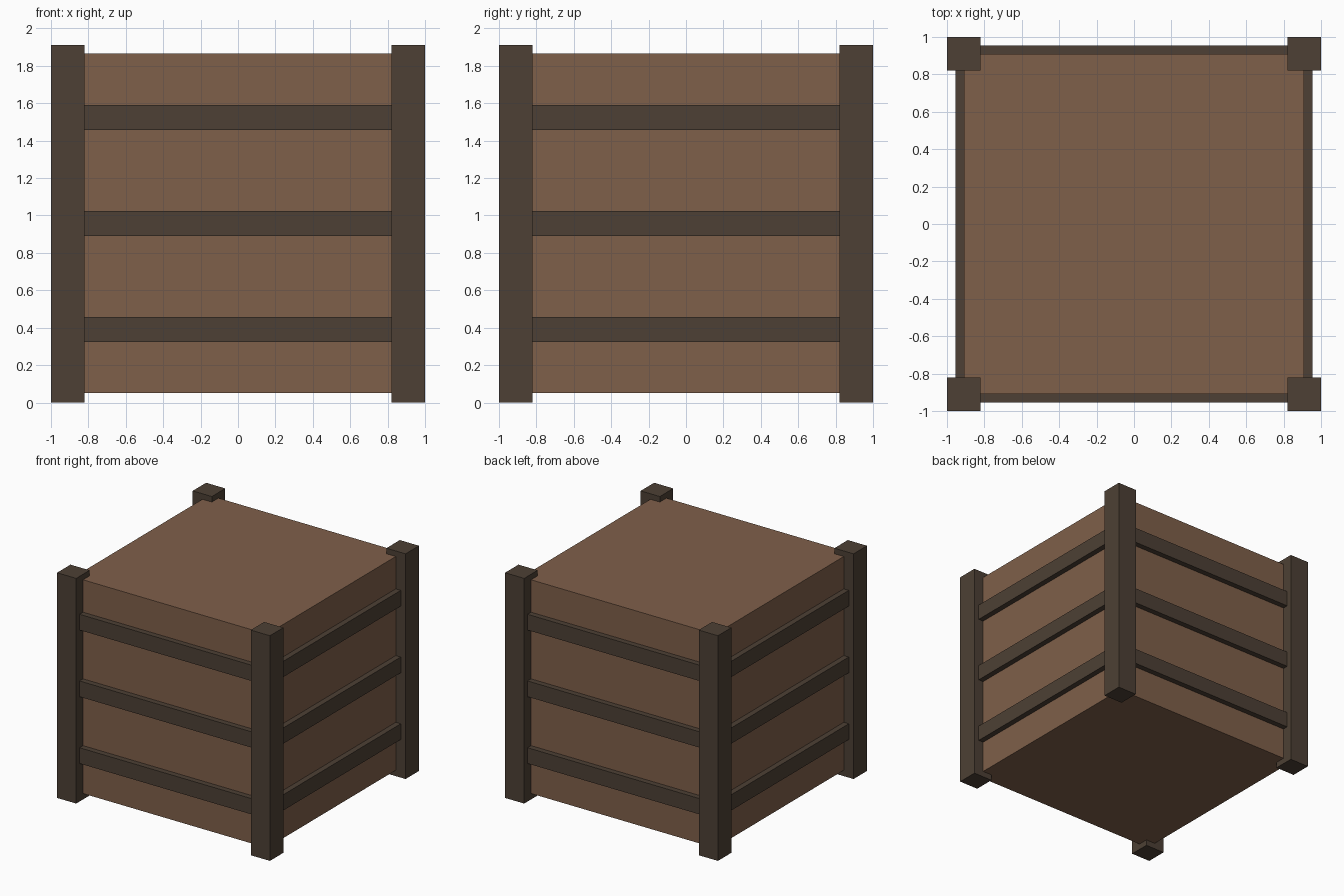
import bpy
import math
from mathutils import Matrix

if "Cube" in bpy.data.objects:
    bpy.data.objects.remove(bpy.data.objects["Cube"])


def material(name, color):
    mat = bpy.data.materials.new(name)
    mat.diffuse_color = (*color, 1.0)
    mat.use_nodes = True
    mat.node_tree.nodes["Principled BSDF"].inputs["Base Color"].default_value = mat.diffuse_color
    return mat


wood = material("brown wood", (0.212, 0.115, 0.068))
dark = material("dark wood", (0.074, 0.051, 0.035))


def box(name, lo, hi, mat, turn=0.0):
    """Box between two corners, turned about the vertical axis."""
    bpy.ops.mesh.primitive_cube_add(size=1)
    obj = bpy.context.object
    obj.name = name
    size = [b - a for a, b in zip(lo, hi)]
    mid = [(a + b) / 2 for a, b in zip(lo, hi)]
    obj.data.transform(Matrix.Rotation(turn, 4, "Z")
                       @ Matrix.Translation(mid)
                       @ Matrix.Diagonal((*size, 1)))
    obj.data.materials.append(mat)
    return obj


# Crate body, raised slightly off the ground
box("crate_body", (-0.908, -0.908, 0.05), (0.908, 0.908, 1.865), wood)

for side, label in enumerate(("front", "right", "back", "left")):
    turn = side * math.pi / 2
    # Corner post
    box(f"corner_post_{label}", (-1, -1, 0), (-0.82, -0.82, 1.912), dark, turn)
    # Three horizontal slats on each side, between the posts
    for row, z in enumerate((0.39, 0.957, 1.523)):
        box(f"slat_{label}_{row + 1}", (-0.82, -0.955, z - 0.067),
            (0.82, -0.9, z + 0.067), dark, turn)
